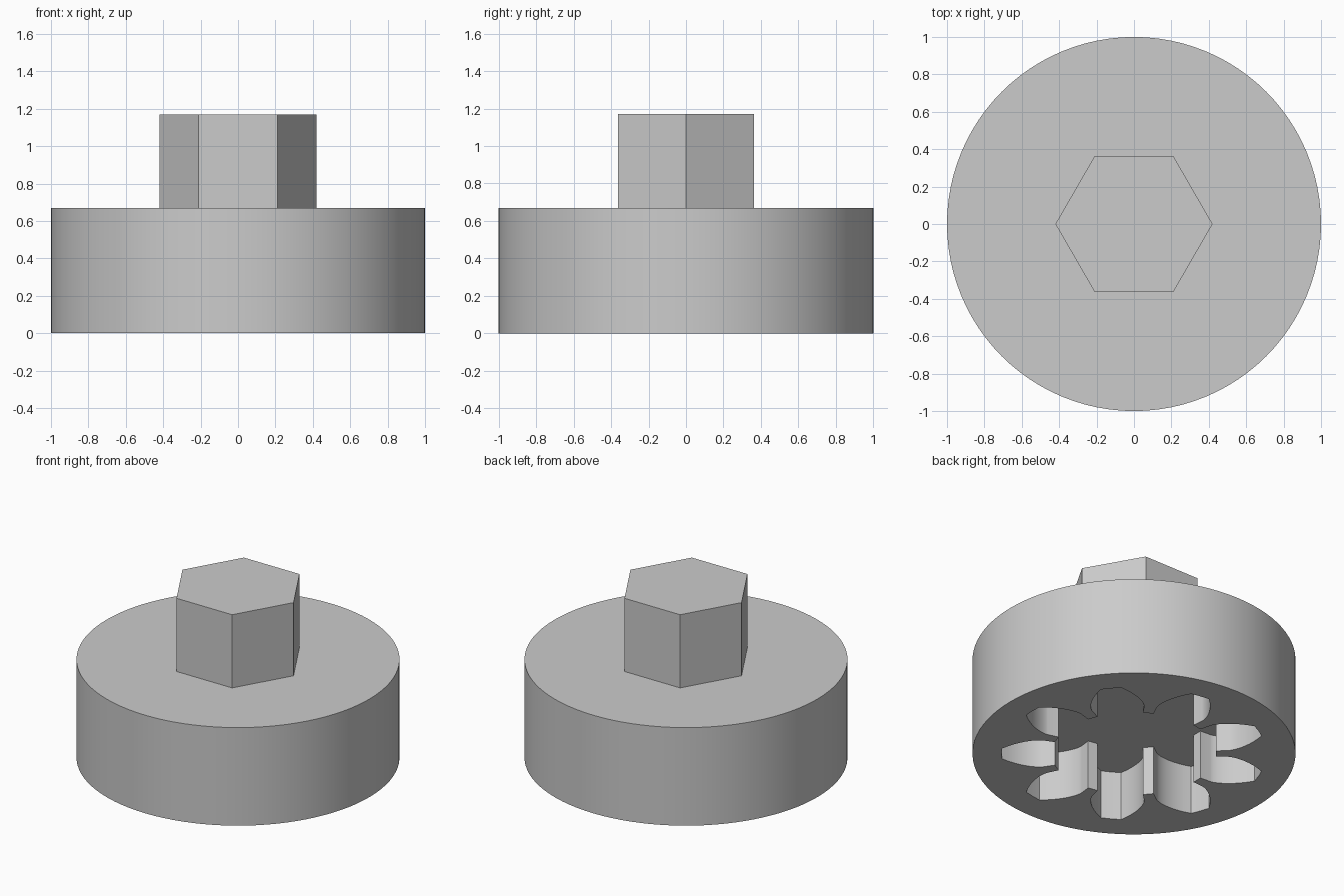
import bpy
import bmesh
from math import acos, cos, pi, radians, sin, tan

old = bpy.data.objects.get("Cube")
if old:
    bpy.data.objects.remove(old, do_unlink=True)

BODY_R, BODY_H = 1.0, 0.67
HEX_R, TOP = 0.42, 1.17
TEETH, DEPTH = 9, 0.335
ROOT_R, BASE_R, TIP_R = 0.51, 0.585, 0.82
HALF_ROOT = radians(16.2)

grey = bpy.data.materials.new("plain grey")
grey.use_nodes = True
colour = (0.6, 0.6, 0.6, 1)
grey.diffuse_color = colour
grey.node_tree.nodes["Principled BSDF"].inputs["Base Color"].default_value = colour


def prism(name, outline, z0, z1):
    """Extrude a flat outline from z0 up to z1."""
    bm = bmesh.new()
    face = bm.faces.new([bm.verts.new((x, y, z0)) for x, y in outline])
    ext = bmesh.ops.extrude_face_region(bm, geom=[face])
    verts = [g for g in ext["geom"] if isinstance(g, bmesh.types.BMVert)]
    bmesh.ops.translate(bm, vec=(0, 0, z1 - z0), verts=verts)
    bmesh.ops.recalc_face_normals(bm, faces=bm.faces)
    mesh = bpy.data.meshes.new(name)
    bm.to_mesh(mesh)
    bm.free()
    mesh.materials.append(grey)
    obj = bpy.data.objects.new(name, mesh)
    bpy.context.collection.objects.link(obj)
    return obj


def polar(r, a):
    return r * cos(a), r * sin(a)


def ring(r, count):
    return [polar(r, 2 * pi * i / count) for i in range(count)]


def gear_outline(steps=10):
    """Involute teeth with radial roots, one tooth pointing along +x."""
    flank = [(ROOT_R, HALF_ROOT)]
    for i in range(steps + 1):
        r = BASE_R + (TIP_R - BASE_R) * (i / steps) ** 1.5
        phi = acos(min(1, BASE_R / r))
        flank.append((r, HALF_ROOT - (tan(phi) - phi)))
    points = []
    for t in range(TEETH):
        mid = 2 * pi * t / TEETH
        points += [polar(r, mid - a) for r, a in flank]
        points.append(polar(TIP_R, mid))
        points += [polar(r, mid + a) for r, a in reversed(flank)]
    return points


# Round body with a gear-shaped socket in its underside
body = prism("round_body", ring(BODY_R, 96), 0, BODY_H)
cutter = prism("socket_cutter", gear_outline(), -0.1, DEPTH)
cutter.hide_render = True
cut = body.modifiers.new("socket", "BOOLEAN")
cut.operation = "DIFFERENCE"
cut.solver = "EXACT"
cut.object = cutter

bpy.ops.object.select_all(action="DESELECT")
body.select_set(True)
bpy.context.view_layer.objects.active = body
bpy.ops.object.modifier_apply(modifier=cut.name)
bpy.data.objects.remove(cutter, do_unlink=True)
bpy.ops.object.shade_smooth_by_angle(angle=radians(20))

# Hexagonal drive post on top
prism("hex_post", ring(HEX_R, 6), BODY_H, TOP)
